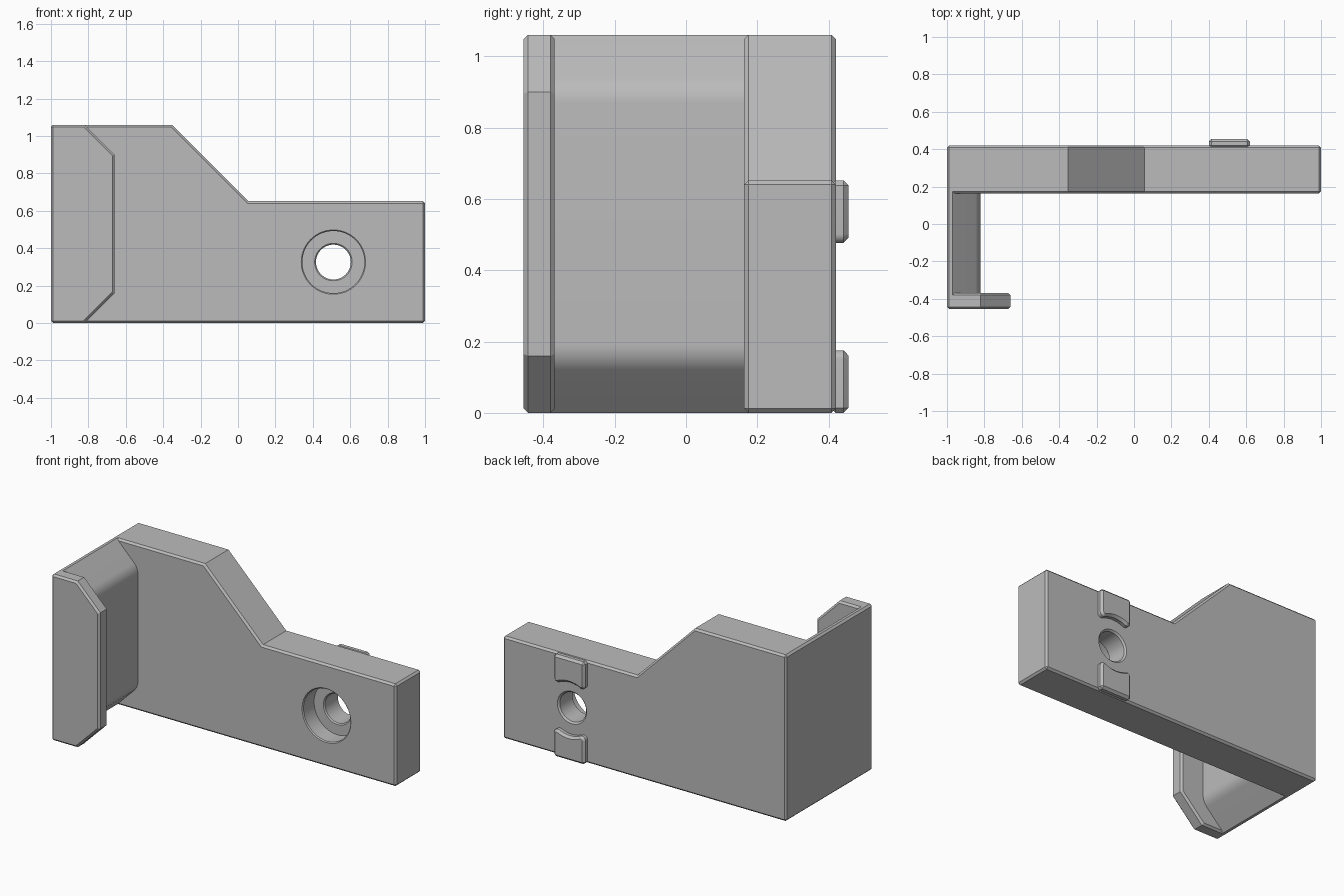
import bpy, bmesh
from math import sin, cos, pi, radians, atan2, hypot

if "Cube" in bpy.data.objects:
    bpy.data.objects.remove(bpy.data.objects["Cube"])

grey = bpy.data.materials.new("plain grey")
grey.use_nodes = True
COLOUR = (0.5, 0.5, 0.5, 1)
grey.diffuse_color = COLOUR
grey.node_tree.nodes["Principled BSDF"].inputs["Base Color"].default_value = COLOUR


def mesh_object(name, bm):
    bmesh.ops.recalc_face_normals(bm, faces=bm.faces)
    mesh = bpy.data.meshes.new(name)
    bm.to_mesh(mesh)
    bm.free()
    mesh.materials.append(grey)
    ob = bpy.data.objects.new(name, mesh)
    bpy.context.collection.objects.link(ob)
    return ob


def prism(name, outline, y0, y1, chamfer):
    """Extrude an x-z outline along y and chamfer its square edges."""
    bm = bmesh.new()
    face = bm.faces.new([bm.verts.new((x, y0, z)) for x, z in outline])
    ext = bmesh.ops.extrude_face_region(bm, geom=[face])
    moved = [v for v in ext["geom"] if isinstance(v, bmesh.types.BMVert)]
    bmesh.ops.translate(bm, verts=moved, vec=(0, y1 - y0, 0))
    ob = mesh_object(name, bm)
    bevel = ob.modifiers.new("chamfer", 'BEVEL')
    bevel.width = chamfer
    bevel.segments = 1
    bevel.limit_method = 'ANGLE'
    bevel.angle_limit = radians(50)
    return ob


def lathe(name, profile, cx, cz, sides=64):
    """Closed solid turned about a y axis from (radius, y) pairs."""
    bm = bmesh.new()
    rings = [[bm.verts.new((cx + r * cos(2 * pi * i / sides), y,
                            cz + r * sin(2 * pi * i / sides)))
              for i in range(sides)] for r, y in profile]
    for a, b in zip(rings, rings[1:]):
        for i in range(sides):
            j = (i + 1) % sides
            bm.faces.new((a[i], a[j], b[j], b[i]))
    bm.faces.new(rings[0])
    bm.faces.new(rings[-1])
    return mesh_object(name, bm)


def arc(cx, cz, r, a0, a1, steps):
    angles = [a0 + (a1 - a0) * i / steps for i in range(steps + 1)]
    return [(cx + r * cos(a), cz + r * sin(a)) for a in angles]


def finish(ob):
    bpy.ops.object.select_all(action='DESELECT')
    ob.select_set(True)
    bpy.context.view_layer.objects.active = ob
    bpy.ops.object.convert(target='MESH')
    bpy.ops.object.shade_smooth_by_angle(angle=radians(30))


TOP, LOW = 1.06, 0.652
HOLE_X, HOLE_Z = 0.51, LOW / 2

# Stepped back plate
plate = prism("back_plate", [(-1, 0), (1, 0), (1, LOW), (0.055, LOW),
                             (-0.353, TOP), (-1, TOP)], 0.163, 0.42, 0.012)

# Counterbored screw hole with broken edges
cutter = lathe("hole_cutter", [(0.192, 0.143), (0.166, 0.169), (0.166, 0.275), (0.1, 0.275),
                               (0.093, 0.282), (0.093, 0.41), (0.12, 0.437)], HOLE_X, HOLE_Z)
cutter.hide_render = True
cut = plate.modifiers.new("hole", 'BOOLEAN')
cut.operation = 'DIFFERENCE'
cut.solver = 'EXACT'
cut.object = cutter
finish(plate)
bpy.data.objects.remove(cutter)

# Side wall: inner face slopes away at top and bottom with rounded bends
R = 0.1
bend_x, bend_z = -0.82 - R, 0.91 - R * 0.414
upper = arc(bend_x, bend_z, R, 0, pi / 4, 8)
lower = [(x, TOP - z) for x, z in reversed(upper)]
wall = prism("side_wall", [(-1, 0), (-0.97, 0)] + lower + upper
             + [(-0.97, TOP), (-1, TOP)], -0.41, 0.3, 0.012)
finish(wall)

# Front lip with clipped corners
lip = prism("hook_lip", [(-1, 0), (-0.82, 0), (-0.66, 0.16), (-0.66, TOP - 0.16),
                         (-0.82, TOP), (-1, TOP)], -0.455, -0.368, 0.012)
finish(lip)

# Locating pads on the back, hollowed around the hole with rounded tips
HALF, TIP, HOLLOW = 0.11, 0.025, 0.17
tip_x = HALF - TIP
tip_z = ((HOLLOW + TIP) ** 2 - tip_x ** 2) ** 0.5
a = atan2(tip_z, tip_x)
right_tip = arc(tip_x, tip_z, TIP, 0, a - pi, 8)
hollow = arc(0, 0, HOLLOW, a, pi - a, 12)[1:-1]
left_tip = [(-x, z) for x, z in reversed(right_tip)]
pad_outline = [(HALF, LOW / 2)] + right_tip + hollow + left_tip + [(-HALF, LOW / 2)]
for name, side in (("upper_pad", 1), ("lower_pad", -1)):
    outline = [(HOLE_X + x, HOLE_Z + side * z) for x, z in pad_outline]
    finish(prism(name, outline, 0.405, 0.455, 0.014))
